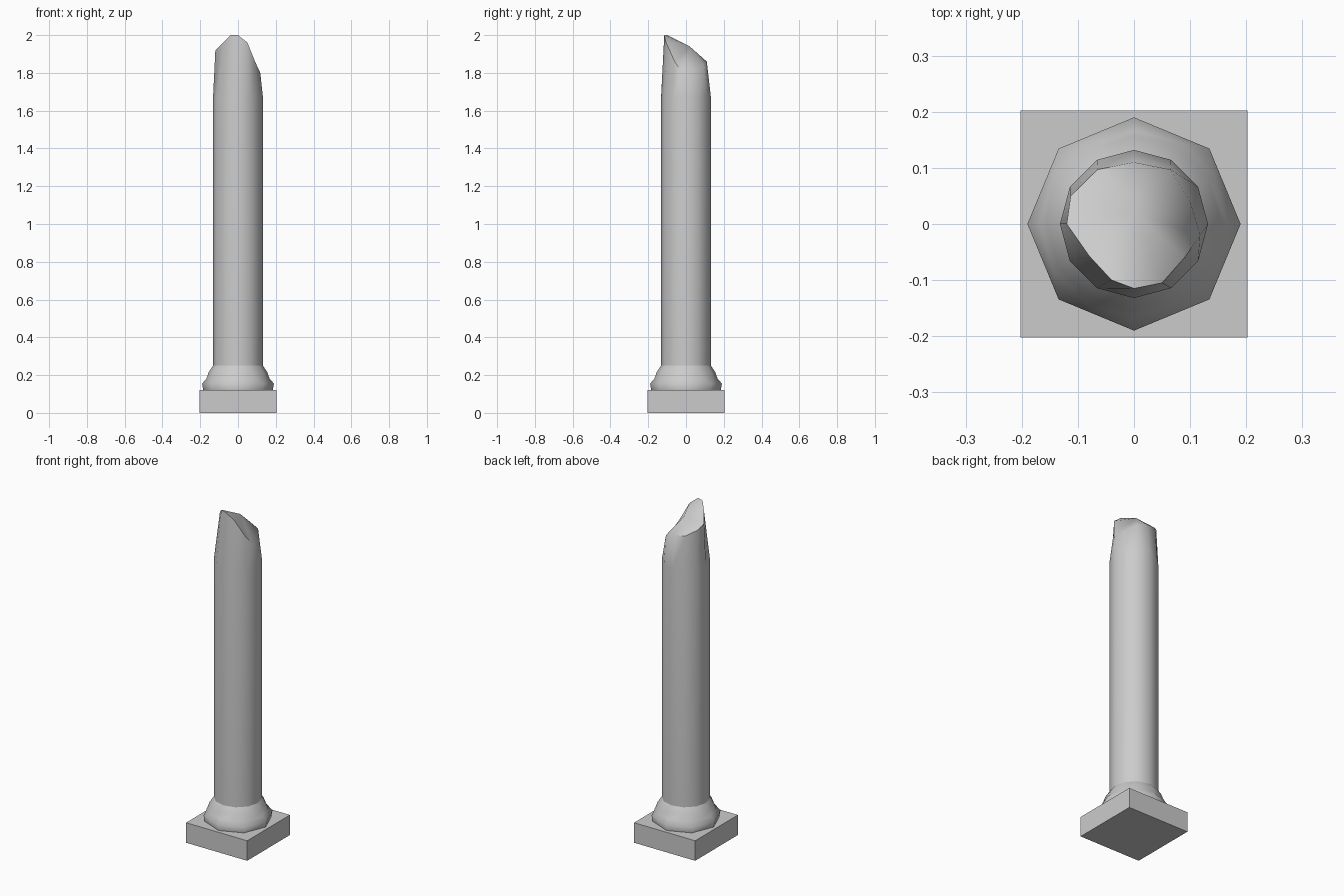
import bpy, bmesh, math
from mathutils import Vector

if "Cube" in bpy.data.objects:
    bpy.data.objects.remove(bpy.data.objects["Cube"], do_unlink=True)

stone = bpy.data.materials.new("grey_stone")
stone.use_nodes = True
colour = (0.6, 0.6, 0.6, 1)
stone.diffuse_color = colour
stone.node_tree.nodes["Principled BSDF"].inputs["Base Color"].default_value = colour


def ring(bm, sides, r, z):
    """Closed loop of edges around the z axis; returns verts and edges."""
    steps = [math.tau * i / sides for i in range(sides)]
    return loop(bm, [(r * math.cos(a), r * math.sin(a), z) for a in steps])


def loop(bm, points):
    vs = [bm.verts.new(p) for p in points]
    return vs, [bm.edges.new((vs[i - 1], vs[i])) for i in range(len(vs))]


def skin(bm, loops):
    for (_, a), (_, b) in zip(loops, loops[1:]):
        bmesh.ops.bridge_loops(bm, edges=a + b)


def finish(bm, name, angle):
    bmesh.ops.recalc_face_normals(bm, faces=bm.faces)
    mesh = bpy.data.meshes.new(name)
    bm.to_mesh(mesh)
    bm.free()
    mesh.materials.append(stone)
    obj = bpy.data.objects.new(name, mesh)
    bpy.context.collection.objects.link(obj)
    bpy.ops.object.select_all(action="DESELECT")
    obj.select_set(True)
    bpy.context.view_layer.objects.active = obj
    if angle:
        bpy.ops.object.shade_smooth_by_angle(angle=math.radians(angle))


# Square plinth
bm = bmesh.new()
bmesh.ops.create_cube(bm, size=1)
for v in bm.verts:
    v.co = Vector((v.co.x * 0.405, v.co.y * 0.405, (v.co.z + 0.5) * 0.12))
finish(bm, "plinth", 0)

# Moulded base: eight-sided foot rising to a twelve-sided collar
bm = bmesh.new()
profile = [(8, 0.184, 0.12), (8, 0.19, 0.155), (12, 0.167, 0.182),
           (12, 0.155, 0.215), (12, 0.132, 0.25)]
loops = [ring(bm, *p) for p in profile]
skin(bm, loops)
bm.faces.new(loops[0][0])
finish(bm, "base_moulding", 50)

# Shaft with a tapered, broken top
rim = [(0.118, -0.02, 1.80), (0.10, 0.04, 1.81), (0.065, 0.097, 1.84),
       (0, 0.11, 1.86), (-0.065, 0.097, 1.87), (-0.113, 0.05, 1.90),
       (-0.12, 0, 1.92), (-0.08, -0.057, 1.96), (-0.04, -0.10, 2.0),
       (0, -0.115, 2.0), (0.05, -0.105, 1.96), (0.09, -0.06, 1.86)]
bm = bmesh.new()
loops = [ring(bm, 12, 0.132, 0.25), ring(bm, 12, 0.132, 1.67), loop(bm, rim)]
skin(bm, loops)
centre = bm.verts.new((0, 0.02, 1.94))
edge = loops[-1][0]
for i in range(len(edge)):
    bm.faces.new((edge[i - 1], edge[i], centre))
finish(bm, "broken_shaft", 42)
